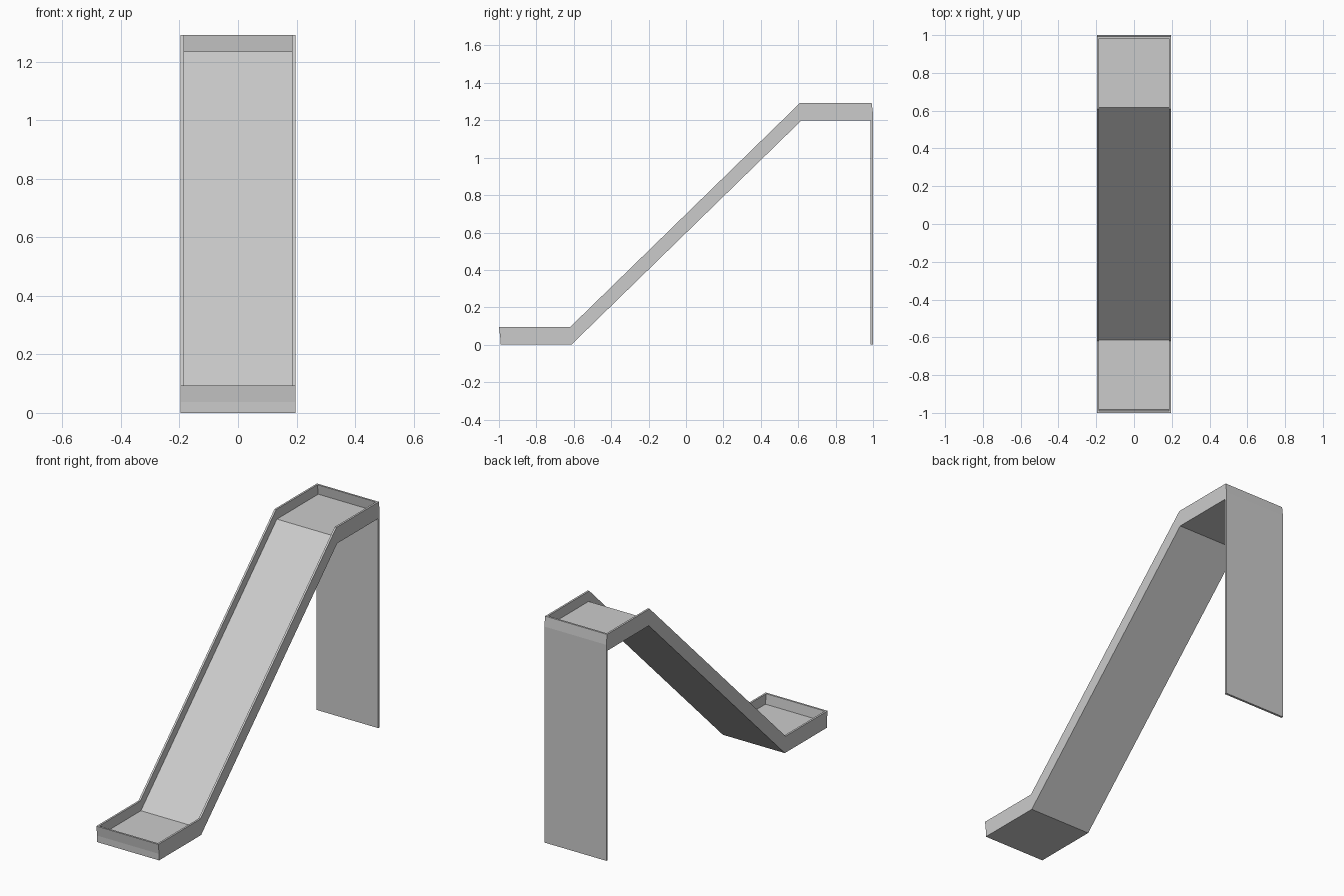
import bpy
import bmesh
from mathutils import Vector

if "Cube" in bpy.data.objects:
    bpy.data.objects.remove(bpy.data.objects["Cube"], do_unlink=True)

HALF_WIDTH = 0.196
WALL = 0.011
SKIRT = 0.037                            # height of the vertical lower band
LEAN = Vector((0, -0.007, 0.057))        # rim wall leans slightly forward

# Plain grey material
grey = bpy.data.materials.new("light_grey")
grey.use_nodes = True
colour = (0.6, 0.6, 0.6, 1)
grey.diffuse_color = colour
bsdf = grey.node_tree.nodes["Principled BSDF"]
bsdf.inputs["Base Color"].default_value = colour


def finish(name, bm):
    bmesh.ops.recalc_face_normals(bm, faces=bm.faces[:])
    mesh = bpy.data.meshes.new(name)
    bm.to_mesh(mesh)
    bm.free()
    mesh.materials.append(grey)
    obj = bpy.data.objects.new(name, mesh)
    bpy.context.collection.objects.link(obj)
    return obj


# Slide chute: a bent channel with low walls all round
path = [(-0.993, 0), (-0.613, 0), (0.616, 1.198), (1.0, 1.198)]
bm = bmesh.new()
rings = []
for y, z in path:
    base = Vector((0, y, z))
    mid = base + Vector((0, 0, SKIRT))
    side = Vector((HALF_WIDTH, 0, 0))
    levels = (base, mid, mid + LEAN)
    ring = [p - side for p in levels] + [p + side for p in reversed(levels)]
    rings.append([bm.verts.new(p) for p in ring])

top_faces = []
for a, b in zip(rings, rings[1:]):
    for i in range(6):
        j = (i + 1) % 6
        face = bm.faces.new((a[i], a[j], b[j], b[i]))
        if i == 2:
            top_faces.append(face)
for ring in (rings[0], rings[-1]):
    bm.faces.new((ring[0], ring[1], ring[4], ring[5]))
    bm.faces.new((ring[1], ring[2], ring[3], ring[4]))
bmesh.ops.recalc_face_normals(bm, faces=bm.faces[:])

# Sink the sliding surface between the walls
bmesh.ops.inset_region(bm, faces=top_faces, thickness=WALL, use_even_offset=True)
sunk = bmesh.ops.extrude_face_region(bm, geom=top_faces)
floor_verts = [g for g in sunk["geom"] if isinstance(g, bmesh.types.BMVert)]
bmesh.ops.translate(bm, verts=floor_verts, vec=-LEAN)
bmesh.ops.delete(bm, geom=[f for f in top_faces if f.is_valid], context="FACES")
finish("slide_chute", bm)

# Back support panel
bm = bmesh.new()
bmesh.ops.create_cube(bm, size=1)
bmesh.ops.scale(bm, verts=bm.verts[:], vec=(2 * HALF_WIDTH, 0.013, 1.198))
bmesh.ops.translate(bm, verts=bm.verts[:], vec=(0, 0.9935, 0.599))
finish("back_support", bm)
